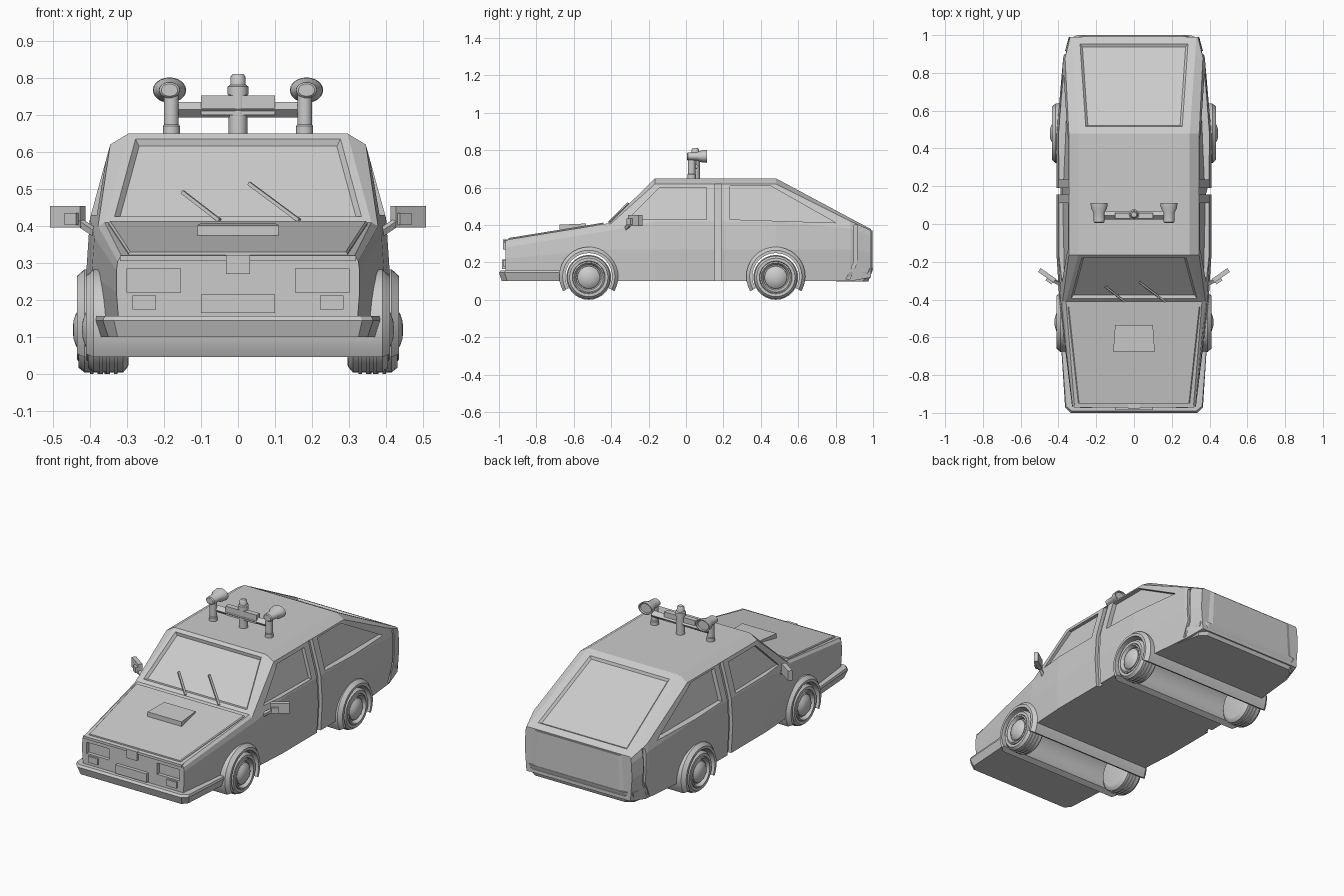
import bpy, bmesh, math
from mathutils import Vector, Matrix

if "Cube" in bpy.data.objects:
    bpy.data.objects.remove(bpy.data.objects["Cube"])


def loft(name, rings, insets=(), smooth=False):
    """Skin a stack of equal-length point rings and cap both ends."""
    bm = bmesh.new()
    vs = [[bm.verts.new(p) for p in r] for r in rings]
    n, tops = len(rings[0]), []
    for a, b in zip(vs, vs[1:]):
        for j in range(n):
            k = (j + 1) % n
            f = bm.faces.new((a[j], a[k], b[k], b[j]))
            if j == n // 2 - 1:
                tops.append(f)
    bm.faces.new(vs[0])
    bm.faces.new(vs[-1])
    bmesh.ops.recalc_face_normals(bm, faces=bm.faces)
    for ids, thick, depth in insets:
        bmesh.ops.inset_region(bm, faces=[tops[i] for i in ids], thickness=thick,
                               use_even_offset=True)
        bmesh.ops.inset_region(bm, faces=[tops[i] for i in ids], thickness=0.012,
                               depth=depth, use_even_offset=True)
    me = bpy.data.meshes.new(name)
    bm.to_mesh(me)
    bm.free()
    ob = bpy.data.objects.new(name, me)
    bpy.context.collection.objects.link(ob)
    if smooth:
        bpy.ops.object.select_all(action='DESELECT')
        ob.select_set(True)
        bpy.context.view_layer.objects.active = ob
        bpy.ops.object.shade_smooth_by_angle(angle=math.radians(35))
    return ob


def box(name, x0, x1, y0, y1, z0, z1, mat=None):
    rings = [[Vector((x, y, z)) for x, y in ((x0, y0), (x1, y0), (x1, y1), (x0, y1))]
             for z in (z0, z1)]
    if mat:
        rings = [[mat @ p for p in r] for r in rings]
    return loft(name, rings)


def lathe(name, centre, axis, profile, n=24, squash=1.0):
    """Turn (distance, radius) pairs around an axis."""
    q = Vector((0, 0, 1)).rotation_difference(Vector(axis))
    rings = []
    for t, r in profile:
        ring = []
        for i in range(n):
            a = 2 * math.pi * i / n
            p = q @ Vector((r * math.cos(a), r * math.sin(a), t))
            p.z *= squash
            ring.append(p + Vector(centre))
        rings.append(ring)
    return loft(name, rings, smooth=True)


def bar(name, p, q, w):
    """Square rod between two points."""
    p, q = Vector(p), Vector(q)
    return lathe(name, p, (q - p).normalized(), [(0, w), ((q - p).length, w)], 4)


SIDE = [(.10, .40), (.27, .41), (.42, .40), (.62, .345), (.65, .295)]


def side_x(y, z):
    """Half width of the body side at a given place."""
    taper = .0875 * max(0, y - .48) + .065 * max(0, -.165 - y)
    z = min(max(z, .10), .65)
    for (z0, x0), (z1, x1) in zip(SIDE, SIDE[1:]):
        if z <= z1:
            return x0 + (x1 - x0) * (z - z0) / (z1 - z0) - taper


# Body shell: half sections from sill to roof edge
def section(y, half):
    return [(x, y, z) for x, z in half] + [(-x, y, z) for x, z in reversed(half)]


full = [(x, z) for z, x in SIDE]
body = loft("body", [
    section(-.965, [(.32, .11), (.328, .22), (.328, .28), (.325, .305), (.315, .32)]),
    section(-.41, [(.385, .10), (.395, .27), (.388, .37), (.378, .40), (.36, .41)]),
    section(-.165, full),
    section(.48, full),
    section(.88, [(.36, .10), (.375, .27), (.375, .38), (.365, .42), (.323, .436)]),
    section(.99, [(.335, .12), (.345, .25), (.342, .34), (.338, .37), (.33, .378)]),
], insets=[([1], .022, -.015), ([3, 4], .042, -.012)])


# Recesses: windows, pillar gaps, headlights, wheel wells
def side_cutter(pts, depth, s):
    return loft("cutter", [[(s * (side_x(y, z) - depth), y, z) for y, z in pts],
                           [(s * .6, y, z) for y, z in pts]])


WHEELS = (("front", -.52, .41), ("rear", .48, .435))
cutters = []
zs = (.05, .10, .27, .42, .62)
for s in (1, -1):
    cutters.append(side_cutter([(-.31, .43), (.11, .43), (.11, .60), (-.14, .60)], .02, s))
    cutters.append(side_cutter([(.235, .43), (.80, .412), (.45, .61), (.235, .61)], .025, s))
    cutters.append(side_cutter([(.155, z) for z in zs] + [(.19, z) for z in zs[::-1]], .02, s))
    cutters.append(side_cutter([(.855, .11), (.897, .2), (.897, .27), (.897, .40),
                                (.915, .40), (.915, .27), (.915, .2), (.875, .11)], .016, s))
    x0, x1 = sorted((s * .155, s * .30))
    cutters.append(box("cutter", x0, x1, -1.05, -.945, .22, .285))
for _, y, _ in WHEELS:
    cutters.append(lathe("cutter", (-.6, y, .125), (1, 0, 0), [(0, .14), (1.2, .14)], 32))
bpy.context.view_layer.objects.active = body
for c in cutters:
    m = body.modifiers.new("cut", 'BOOLEAN')
    m.operation, m.solver, m.object = 'DIFFERENCE', 'EXACT', c
    bpy.ops.object.modifier_apply(modifier=m.name)
    bpy.data.objects.remove(c)

# Wheel arches (full-width liners) and wheels
for label, y, w in WHEELS:
    rings = []
    for i in range(25):
        a = math.radians(-30 + 10 * i)
        rings.append([(x, y + r * math.cos(a), .125 + r * math.sin(a)) for x, r in
                      ((-w, .125), (-w, .14), (-w + .02, .158),
                       (w - .02, .158), (w, .14), (w, .125))])
    loft(label + "_wheel_arch", rings, smooth=True)
    for s in (1, -1):
        c = (s * (w - .115), y, .12)
        ax = (s, 0, 0)
        lathe(label + "_tyre", c, ax, [(0, .09), (.002, .10), (.015, .115), (.095, .115),
                                       (.11, .103), (.11, .088), (.095, .082)], 28)
        for t in (.03, .05, .07):
            lathe(label + "_tread", c, ax, [(t, .12), (t + .01, .12)], 28)
        lathe(label + "_rim", c, ax, [(.08, .085), (.112, .085), (.115, .078),
                                      (.10, .068), (.09, .066)], 28)
        lathe(label + "_hubcap", c, ax, [(.08, .062), (.105, .06), (.117, .045),
                                         (.124, .025), (.126, .005)], 28)

# Bumpers
def plan(half, z):
    return [(x, y, z) for x, y in half] + [(-x, y, z) for x, y in reversed(half)]


loft("front_bumper", [
    plan([(.325, -.985), (.35, -.955), (.37, -.66)], .10),
    plan([(.335, -1.0), (.365, -.97), (.385, -.66)], .145),
    plan([(.33, -.99), (.36, -.965), (.383, -.66)], .157)])
loft("rear_bumper", [
    plan([(.29, .975), (.33, .945), (.36, .80)], .098),
    plan([(.30, .995), (.345, .975), (.365, .84)], .15),
    plan([(.30, 1.0), (.345, .98), (.365, .86)], .168)])
loft("tail_panel", [
    plan([(.27, .998), (.342, .975), (.345, .93)], .168),
    plan([(.26, .996), (.334, .975), (.337, .93)], .372)])

# Nose details
box("number_plate", -.10, .10, -.985, -.955, .165, .215)
box("grille_latch", -.033, .033, -.978, -.95, .27, .322)
box("nose_lip", -.318, .318, -.972, -.95, .306, .32)
for s in (1, -1):
    x0, x1 = sorted((s * .222, s * .285))
    box("indicator", x0, x1, -.975, -.95, .175, .212)


# Bonnet panel and scoop
def hood_z(y):
    return .32 + (y + .965) * .09 / .555


loft("bonnet_panel", [
    [(x * k, y, hood_z(y) + h) for x, y in ((.295, -.95), (.35, -.44), (-.35, -.44), (-.295, -.95))]
    for h, k in ((-.01, 1), (.003, 1), (.008, .985))])
loft("bonnet_scoop", [
    [(-.11, -.675, .365), (.11, -.675, .365), (.11, -.675, .402), (-.11, -.675, .402)],
    [(-.10, -.535, .375), (.10, -.535, .375), (.10, -.535, .408), (-.10, -.535, .408)]])


# Wipers on the sloping windscreen
def screen(x, z):
    return (x, -.41 + .245 * (z - .41) / .24 - .006, z)


bar("left_wiper", screen(-.15, .492), screen(-.05, .415), .007)
bar("right_wiper", screen(.03, .515), screen(.165, .415), .007)

# Door mirrors
for s in (1, -1):
    m = Matrix.Translation((s * .46, -.272, .425)) @ Matrix.Rotation(s * math.radians(35), 4, 'Z')
    box("mirror_housing", -.05, .05, -.012, .012, -.029, .029, m)
    x0, x1 = sorted((-s * .045, -s * .008))
    box("mirror_mount", x0, x1, -.026, 0, -.022, .01, m)
    bar("mirror_arm", (s * .375, -.325, .375), (s * .435, -.295, .415), .012)

# Roof light bar
for s in (1, -1):
    lathe("light_post", (s * .18, .03, .64), (0, 0, 1),
          [(0, .023), (.03, .023), (.034, .02), (.12, .02)], 16)
    lathe("roof_lamp", (s * .185, .0, .767), (0, 1, 0),
          [(.005, .022), (.01, .028), (.06, .03), (.085, .043), (.112, .045),
           (.112, .038), (.105, .034)], 24, .76)
bar("cross_bar", (-.18, .045, .714), (.18, .045, .714), .021)
box("bar_panel", -.10, .10, .028, .058, .70, .752)
lathe("beacon", (0, .05, .645), (0, 0, 1),
      [(0, .025), (.11, .025), (.11, .028), (.132, .028), (.136, .021), (.158, .02), (.166, .014)], 16)
